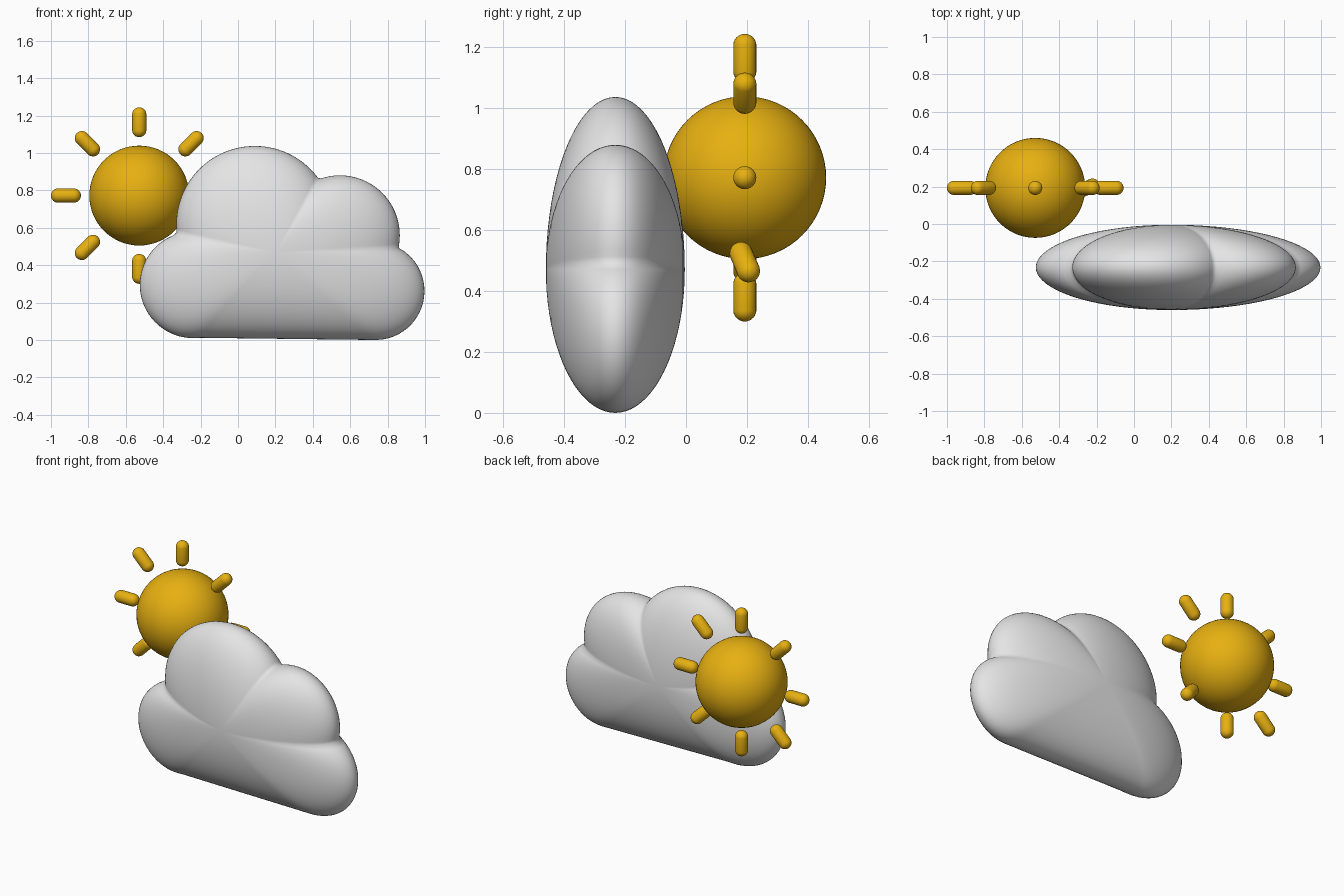
import bpy, bmesh, math
from mathutils import Matrix, Vector

if "Cube" in bpy.data.objects:
    bpy.data.objects.remove(bpy.data.objects["Cube"])


def material(name, rgb):
    m = bpy.data.materials.new(name)
    m.diffuse_color = (*rgb, 1)
    m.use_nodes = True
    m.node_tree.nodes["Principled BSDF"].inputs["Base Color"].default_value = m.diffuse_color
    return m


GOLD = material("sun_gold", (0.86, 0.47, 0.006))
GREY = material("cloud_light_grey", (0.78, 0.78, 0.78))


def finish(bm, name, mat):
    bmesh.ops.recalc_face_normals(bm, faces=bm.faces)
    for f in bm.faces:
        f.smooth = True
    me = bpy.data.meshes.new(name)
    bm.to_mesh(me)
    bm.free()
    me.materials.append(mat)
    ob = bpy.data.objects.new(name, me)
    bpy.context.collection.objects.link(ob)
    return ob


# Sun ball
SUN = Vector((-0.528, 0.193, 0.772))
bm = bmesh.new()
bmesh.ops.create_uvsphere(bm, u_segments=64, v_segments=32, radius=0.267,
                          matrix=Matrix.Translation(SUN))
finish(bm, "sun_ball", GOLD)


# Eight capsule rays around the sun
def ray(name, centre, direction, radius=0.038, half=0.042):
    bm = bmesh.new()
    bmesh.ops.create_uvsphere(bm, u_segments=24, v_segments=15, radius=radius)
    for v in bm.verts:
        v.co.z += half if v.co.z > 0 else -half
    rot = direction.to_track_quat('Z', 'Y').to_matrix().to_4x4()
    bm.transform(Matrix.Translation(centre) @ rot)
    finish(bm, name, GOLD)


for i in range(8):
    a = i * math.pi / 4
    d = Vector((math.cos(a), 0, math.sin(a)))
    centre = SUN + d * 0.392
    if i == 7:                       # lower right ray leans backwards a little
        d.y = 0.3
    ray(f"sun_ray_{i + 1}", centre, d.normalized())

# Cloud: outline of four round lobes and a flat base, inflated front and back
LOBES = [(-0.24, 0.295, 0.285), (0.09, 0.617, 0.42),
         (0.545, 0.56, 0.32), (0.735, 0.262, 0.262)]
CX, CZ, CY, DEPTH = 0.2, 0.47, -0.232, 0.228


def base_height(x):
    return 0.012 - 0.012 * (x + 0.24) / 0.975


def reach(a):
    """Distance from the cloud centre to its outline in direction a."""
    dx, dz = math.cos(a), math.sin(a)
    best = 0
    if dz < 0:                       # flat base between the outer lobes
        t = CZ / -dz
        x = CX + t * dx
        t = (CZ - base_height(x)) / -dz
        if -0.24 <= x <= 0.735:
            return t
    for x, z, r in LOBES:
        px, pz = x - CX, z - CZ
        b = px * dx + pz * dz
        disc = b * b - (px * px + pz * pz - r * r)
        if disc >= 0:
            best = max(best, b + math.sqrt(disc))
    return best


N, RINGS = 192, 40
outline = [reach(2 * math.pi * i / N) for i in range(N)]
bm = bmesh.new()
front = bm.verts.new((CX, CY - DEPTH, CZ))
back = bm.verts.new((CX, CY + DEPTH, CZ))
rings = []
for k in range(1, RINGS):
    p = math.pi * k / RINGS
    s, y = math.sin(p), CY - DEPTH * math.cos(p)
    rings.append([bm.verts.new((CX + s * r * math.cos(2 * math.pi * i / N), y,
                                CZ + s * r * math.sin(2 * math.pi * i / N)))
                  for i, r in enumerate(outline)])
for i in range(N):
    j = (i + 1) % N
    bm.faces.new((front, rings[0][i], rings[0][j]))
    bm.faces.new((back, rings[-1][j], rings[-1][i]))
    for a, b in zip(rings, rings[1:]):
        bm.faces.new((a[i], b[i], b[j], a[j]))
finish(bm, "cloud", GREY)
